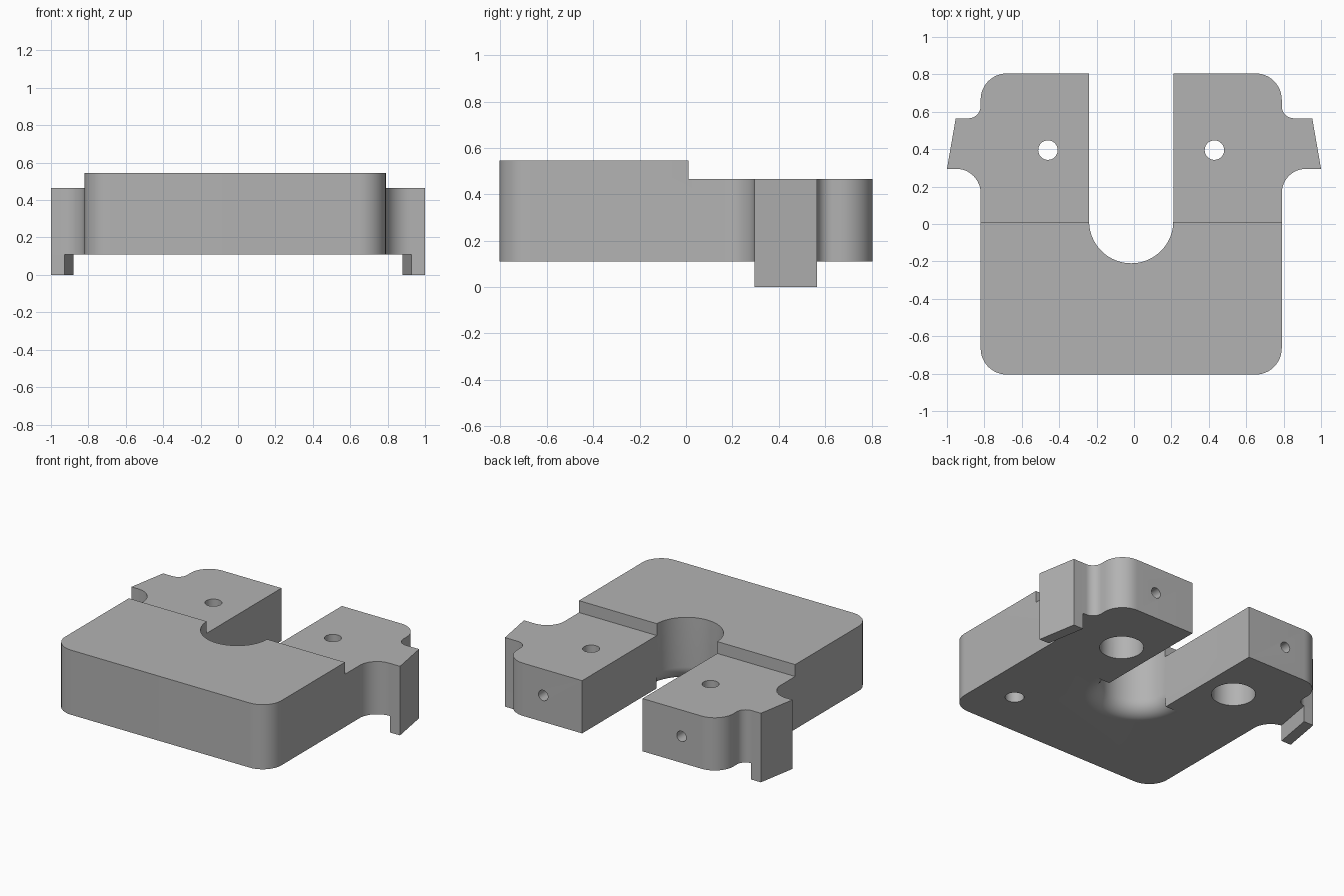
import bpy, bmesh
from math import sin, cos, pi, radians

old = bpy.data.objects.get("Cube")
if old:
    bpy.data.objects.remove(old, do_unlink=True)

MID = -0.015                       # symmetry line of the block
BASE, ARM_TOP, TOP = 0.11, 0.465, 0.545

grey = bpy.data.materials.new("plain grey")
grey.use_nodes = True
grey.diffuse_color = (0.45, 0.45, 0.45, 1)
grey.node_tree.nodes["Principled BSDF"].inputs["Base Color"].default_value = grey.diffuse_color


def arc(cx, cy, r, start, end, steps=12):
    """Points along a circular arc, angles in degrees."""
    angles = [radians(start + (end - start) * i / steps) for i in range(steps + 1)]
    return [(cx + r * cos(a), cy + r * sin(a)) for a in angles]


def finish(name, bm):
    bmesh.ops.recalc_face_normals(bm, faces=bm.faces[:])
    mesh = bpy.data.meshes.new(name)
    bm.to_mesh(mesh)
    bm.free()
    mesh.materials.append(grey)
    ob = bpy.data.objects.new(name, mesh)
    bpy.context.collection.objects.link(ob)
    return ob


def prism(name, outline, low, high, place=lambda x, y, z: (x, y, z)):
    """Extrude a closed outline from low to high."""
    bm = bmesh.new()
    face = bm.faces.new([bm.verts.new(place(x, y, low)) for x, y in outline])
    new = bmesh.ops.extrude_face_region(bm, geom=[face])["geom"]
    a, b = place(0, 0, low), place(0, 0, high)
    bmesh.ops.translate(bm, verts=[v for v in new if isinstance(v, bmesh.types.BMVert)],
                        vec=[q - p for p, q in zip(a, b)])
    return finish(name, bm)


def disc(x, y, r):
    return arc(x, y, r, 0, 360, 40)[:-1]


def cut(target, cutter):
    bpy.context.view_layer.objects.active = target
    mod = target.modifiers.new("cut", "BOOLEAN")
    mod.operation, mod.solver, mod.object = "DIFFERENCE", "EXACT", cutter
    bpy.ops.object.modifier_apply(modifier=mod.name)
    bpy.data.objects.remove(cutter, do_unlink=True)


def half_outline(tip):
    """Half of the plan, from the front centre round to the slot; tip = ear reach."""
    return (arc(0.665, -0.665, 0.14, -90, 0)
            + arc(0.935, 0.165, 0.13, 180, 90)
            + [(tip, 0.295), (tip - 0.047, 0.565)]
            + arc(0.87, 0.63, 0.065, 270, 180)
            + arc(0.665, 0.665, 0.14, 0, 90)
            + [(0.225, 0.805)])


# Main block: rounded plan with side ears and a round-ended slot
left = [(x + MID, y) for x, y in half_outline(1.015)]
right = [(MID - x, y) for x, y in reversed(half_outline(0.985))]
slot_end = arc(MID, 0.015, 0.225, 0, -180, 40)
body = prism("clamp_block", left + slot_end + right, BASE, TOP)

# Lower the two arms behind the raised front
cut(body, prism("step_cutter", [(-2, 0.01), (2, 0.01), (2, 2), (-2, 2)], ARM_TOP, 1))

# Rounded lower edge along the slot end
bm = bmesh.new()
profile = [(0.1, BASE - 0.05), (0.325, BASE - 0.05)] + arc(0.325, BASE + 0.1, 0.1, 270, 180) + [(0.1, BASE + 0.1)]
rings = [[bm.verts.new((MID + r * cos(a), 0.015 + r * sin(a), z)) for r, z in profile]
         for a in (-pi * i / 40 for i in range(41))]
count = len(profile)
for one, two in zip(rings, rings[1:]):
    for i in range(count):
        j = (i + 1) % count
        bm.faces.new((one[i], one[j], two[j], two[i]))
bm.faces.new(rings[0])
bm.faces.new(rings[-1])
cut(body, finish("slot_rounding_cutter", bm))

# Bolt holes with counterbores below, and small holes in the rear faces
for side in (-1, 1):
    x = MID + side * 0.445
    cut(body, prism("bolt_cutter", disc(x, 0.395, 0.052), 0, 1))
    cut(body, prism("counterbore_cutter", disc(x, 0.395, 0.135), 0, BASE + 0.2))
    cut(body, prism("rear_hole_cutter", disc(MID + side * 0.515, 0.288, 0.035), 0.58, 1,
                    lambda u, v, d: (u, d, v)))

# Single blind hole in the underside
cut(body, prism("blind_hole_cutter", disc(0.54, -0.49, 0.058), 0, BASE + 0.2))

# Downward lips under the ears
lip = [(1, 0.295), (0.953, 0.565), (0.88, 0.565), (0.927, 0.295)]
parts = [body]
for name, side in (("left_lip", 1), ("right_lip", -1)):
    parts.append(prism(name, [(side * x, y) for x, y in lip], 0, BASE))

bpy.ops.object.select_all(action="DESELECT")
for ob in parts:
    ob.select_set(True)
bpy.context.view_layer.objects.active = body
bpy.ops.object.shade_smooth_by_angle(angle=radians(30))
